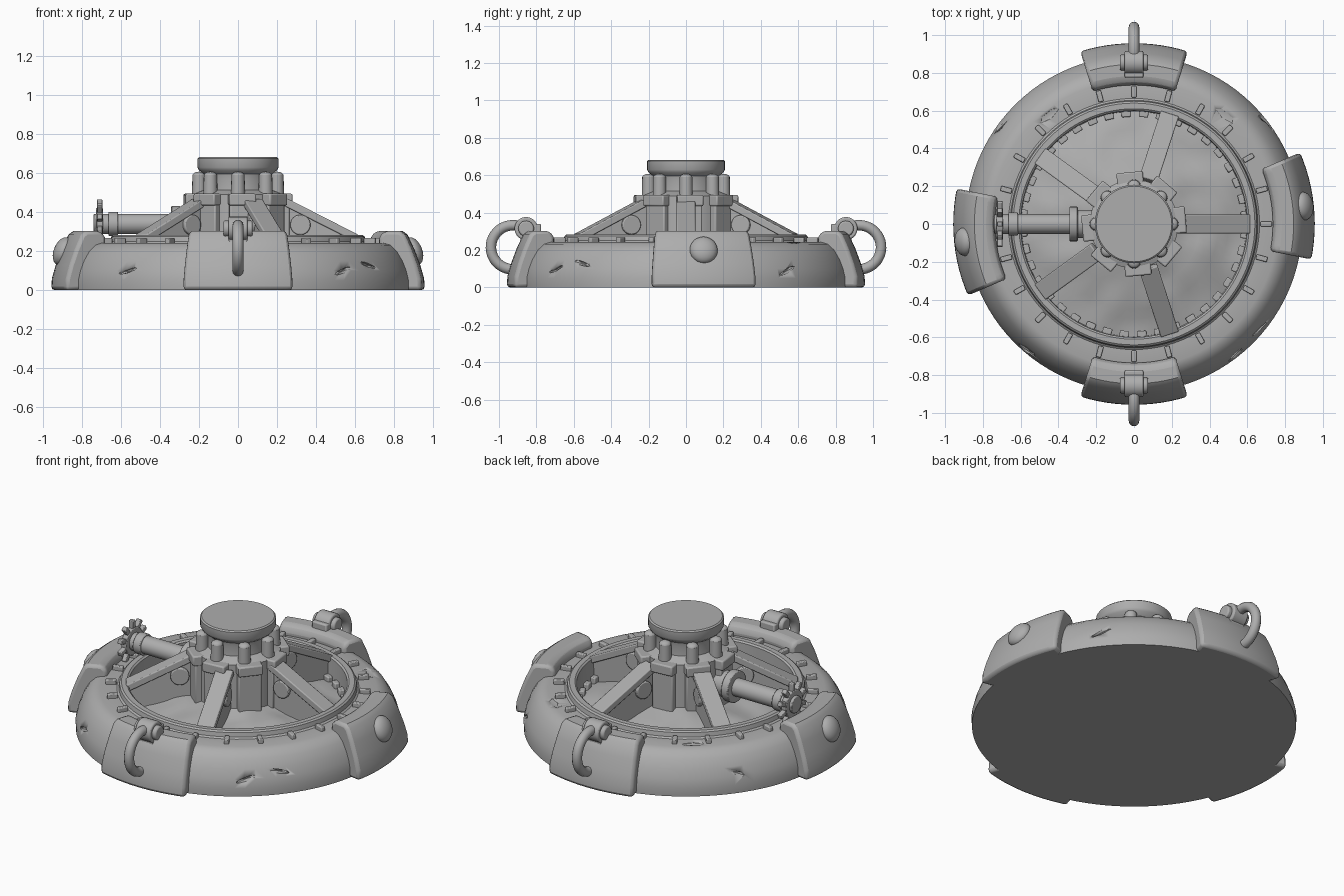
import bpy, bmesh, math
from mathutils import Matrix, Vector, noise

if "Cube" in bpy.data.objects:
    bpy.data.objects.remove(bpy.data.objects["Cube"])

GREY = (0.42, 0.42, 0.42, 1)
stone = bpy.data.materials.new("plain grey")
stone.use_nodes = True
stone.diffuse_color = GREY
stone.node_tree.nodes["Principled BSDF"].inputs["Base Color"].default_value = GREY


def finish(bm, name, bevel=0, smooth=35):
    bmesh.ops.remove_doubles(bm, verts=bm.verts, dist=1e-5)
    bmesh.ops.recalc_face_normals(bm, faces=bm.faces)
    mesh = bpy.data.meshes.new(name)
    bm.to_mesh(mesh)
    bm.free()
    ob = bpy.data.objects.new(name, mesh)
    bpy.context.collection.objects.link(ob)
    mesh.materials.append(stone)
    if bevel:
        mod = ob.modifiers.new("Soft edges", "BEVEL")
        mod.width, mod.segments = bevel, 2
        mod.limit_method, mod.angle_limit = "ANGLE", math.radians(40)
    bpy.ops.object.select_all(action="DESELECT")
    ob.select_set(True)
    bpy.context.view_layer.objects.active = ob
    bpy.ops.object.shade_smooth_by_angle(angle=math.radians(smooth))
    return ob


def spin(deg):
    return Matrix.Rotation(math.radians(deg), 4, "Z")


def at(x, y, z):
    return Matrix.Translation((x, y, z))


def lathe(profile, name, segs=96, bevel=0):
    """Revolve (radius, height) points all the way round z."""
    bm = bmesh.new()
    rings = [[bm.verts.new(spin(360 * i / segs) @ Vector((r, 0, z))) for r, z in profile]
             for i in range(segs)]
    for i in range(segs):
        a, b = rings[i], rings[(i + 1) % segs]
        for j in range(len(profile) - 1):
            bm.faces.new((a[j], b[j], b[j + 1], a[j + 1]))
    return finish(bm, name, bevel)


def arc_block(profile, centre, half, name, segs=12):
    """Sweep a closed profile over part of a circle and cap the ends."""
    bm = bmesh.new()
    rows = [[bm.verts.new(spin(centre - half + 2 * half * i / segs) @ Vector((r, 0, z)))
             for r, z in profile] for i in range(segs + 1)]
    n = len(profile)
    for a, b in zip(rows, rows[1:]):
        for j in range(n):
            bm.faces.new((a[j], b[j], b[(j + 1) % n], a[(j + 1) % n]))
    bm.faces.new(rows[0])
    bm.faces.new(rows[-1])
    return finish(bm, name, 0.018)


def box(bm, size, matrix):
    bmesh.ops.create_cube(bm, size=1, matrix=matrix @ Matrix.Diagonal((*size, 1)))


def rod(bm, r1, r2, depth, matrix, segs=20):
    bmesh.ops.create_cone(bm, cap_ends=True, segments=segs, radius1=r1, radius2=r2,
                          depth=depth, matrix=matrix)


ALONG_X = Matrix.Rotation(math.pi / 2, 4, "Y")
ALONG_Y = Matrix.Rotation(math.pi / 2, 4, "X")

# Round base with a raised inner rim
base = lathe([(0, 0), (.89, 0), (.892, .05), (.88, .1), (.86, .15), (.83, .2), (.795, .232),
              (.76, .242), (.665, .242), (.655, .25), (.65, .275), (.64, .283), (.61, .283),
              (.6, .275), (.595, .1), (0, .1)], "base_ring")

# Weathering cracks cut into the base
bm = bmesh.new()
for deg, r, z, tilt in ((-52, .88, .1, 20), (-40, .87, .13, -15), (38, .88, .09, 25),
                        (128, .73, .245, 0), (143, .88, .12, -20), (230, .88, .1, 15),
                        (50, .75, .245, 0)):
    m = spin(deg) @ at(r, 0, z) @ Matrix.Rotation(math.radians(tilt), 4, "X")
    bmesh.ops.create_icosphere(bm, subdivisions=1, radius=1,
                               matrix=m @ Matrix.Diagonal((.022, .07, .012, 1)))
cutter = finish(bm, "crack_cutter")
cutter.hide_render = True
cutter.hide_set(True)
cut = base.modifiers.new("Cracks", "BOOLEAN")
cut.operation, cut.object, cut.solver = "DIFFERENCE", cutter, "EXACT"

# Uneven floor rising towards the hub
floor = lathe([(.6 - .05 * i, .13 + .013 * i) for i in range(9)], "rough_floor", 72)
for v in floor.data.vertices:
    v.co.z += .022 * noise.noise(v.co * 7)

# Small blocks round the inside wall and pegs on the ring top
bm = bmesh.new()
for i in range(40):
    box(bm, (.035, .05, .05), spin(9 * i + 4) @ at(.585, 0, .15))
finish(bm, "inner_wall_blocks", .006)
bm = bmesh.new()
for i in range(24):
    box(bm, (.06, .027, .035), spin(15 * i) @ at(.7, 0, .25))
finish(bm, "ring_pegs", .005)

# Four curved armour plates
plate = [(.958, 0), (.955, .06), (.935, .13), (.905, .21), (.87, .285), (.845, .303),
         (.765, .303), (.735, .275), (.735, .2), (.8, .1), (.82, 0)]
for name, deg in (("left", 6), ("back", 90), ("right", 186), ("front", 270)):
    arc_block(plate, deg, 17.3, name + "_plate")

# Domed studs on the side plates
for name, deg in (("left", 6), ("right", 186)):
    bm = bmesh.new()
    bmesh.ops.create_uvsphere(bm, u_segments=24, v_segments=12, radius=1,
                              matrix=spin(deg) @ at(.905, 0, .2)
                              @ Matrix.Rotation(math.radians(-22), 4, "Y")
                              @ Matrix.Diagonal((.045, .075, .075, 1)))
    finish(bm, name + "_stud")


# Lug and hanging ring on the front and back plates
def torus(bm, major, minor, matrix, segs=40, sides=12):
    rings = []
    for i in range(segs):
        turn = Matrix.Rotation(2 * math.pi * i / segs, 4, "X")
        rings.append([bm.verts.new(matrix @ turn @ Vector((
            minor * math.cos(2 * math.pi * j / sides), 0,
            major + minor * math.sin(2 * math.pi * j / sides)))) for j in range(sides)])
    for i in range(segs):
        a, b = rings[i], rings[(i + 1) % segs]
        for j in range(sides):
            k = (j + 1) % sides
            bm.faces.new((a[j], b[j], b[k], a[k]))


for name, deg in (("front", -90), ("back", 90)):
    bm = bmesh.new()
    rod(bm, .062, .062, .1, spin(deg) @ at(.855, 0, .315) @ ALONG_Y, 24)
    rod(bm, .042, .042, .15, spin(deg) @ at(.855, 0, .315) @ ALONG_Y, 24)
    box(bm, (.11, .1, .1), spin(deg) @ at(.83, 0, .29))
    finish(bm, name + "_lug", .008)
    bm = bmesh.new()
    torus(bm, .118, .028, spin(deg) @ at(.925, 0, .215)
          @ Matrix.Rotation(math.radians(-25), 4, "Y") @ spin(90))
    finish(bm, name + "_hanging_ring", smooth=60)

# Hub: column, gear-like collar panels, neck and flared cap
lathe([(0, .18), (.235, .18), (.235, .49), (.2, .505), (.172, .515), (.17, .57), (.175, .595),
       (.2, .615), (.208, .63), (.208, .675), (.2, .682), (0, .682)], "hub_column", 48)
bm = bmesh.new()
for i in range(8):
    turn = spin(45 * i + 5)
    box(bm, (.09, .13, .28), turn @ at(.215, 0, .33))
    box(bm, (.1, .14, .06), turn @ at(.225, 0, .465))
finish(bm, "hub_panels", .008)
bm = bmesh.new()
for i in range(8):
    turn = spin(45 * i)
    rod(bm, .037, .034, .13, turn @ at(.2, 0, .525), 16)
    bmesh.ops.create_uvsphere(bm, u_segments=16, v_segments=8, radius=1,
                              matrix=turn @ at(.2, 0, .588) @ Matrix.Diagonal((.034, .034, .02, 1)))
finish(bm, "hub_bolts")

# Five sloping spokes: web, wider top flange and side bosses
web = [(.2, .18), (.2, .44), (.26, .44), (.62, .255), (.62, .12)]
for i in range(5):
    turn = spin(72 * i)
    bm = bmesh.new()
    sides = [[bm.verts.new(turn @ Vector((r, y, z))) for r, z in web] for y in (-.03, .03)]
    bm.faces.new(sides[0])
    bm.faces.new(sides[1])
    for j in range(5):
        k = (j + 1) % 5
        bm.faces.new((sides[0][j], sides[0][k], sides[1][k], sides[1][j]))
    box(bm, (.41, .1, .04), turn @ at(.425, 0, .36)
        @ Matrix.Rotation(math.radians(27), 4, "Y"))
    rod(bm, .052, .052, .1, turn @ at(.32, 0, .335) @ ALONG_Y, 24)
    finish(bm, "spoke_%d" % (i + 1), .006)

# Side shaft with collars and a toothed wheel at its end
bm = bmesh.new()
for x, r, depth in ((-.48, .052, .44), (-.27, .075, .14), (-.32, .092, .045),
                    (-.64, .062, .05), (-.71, .082, .035), (-.71, .05, .065)):
    rod(bm, r, r, depth, at(x, 0, .34) @ ALONG_X, 28)
finish(bm, "side_shaft", .005)
bm = bmesh.new()
for i in range(10):
    box(bm, (.028, .028, .06), at(-.71, 0, .34)
        @ Matrix.Rotation(math.radians(36 * i), 4, "X") @ at(0, 0, .095))
finish(bm, "wheel_teeth", .004)
